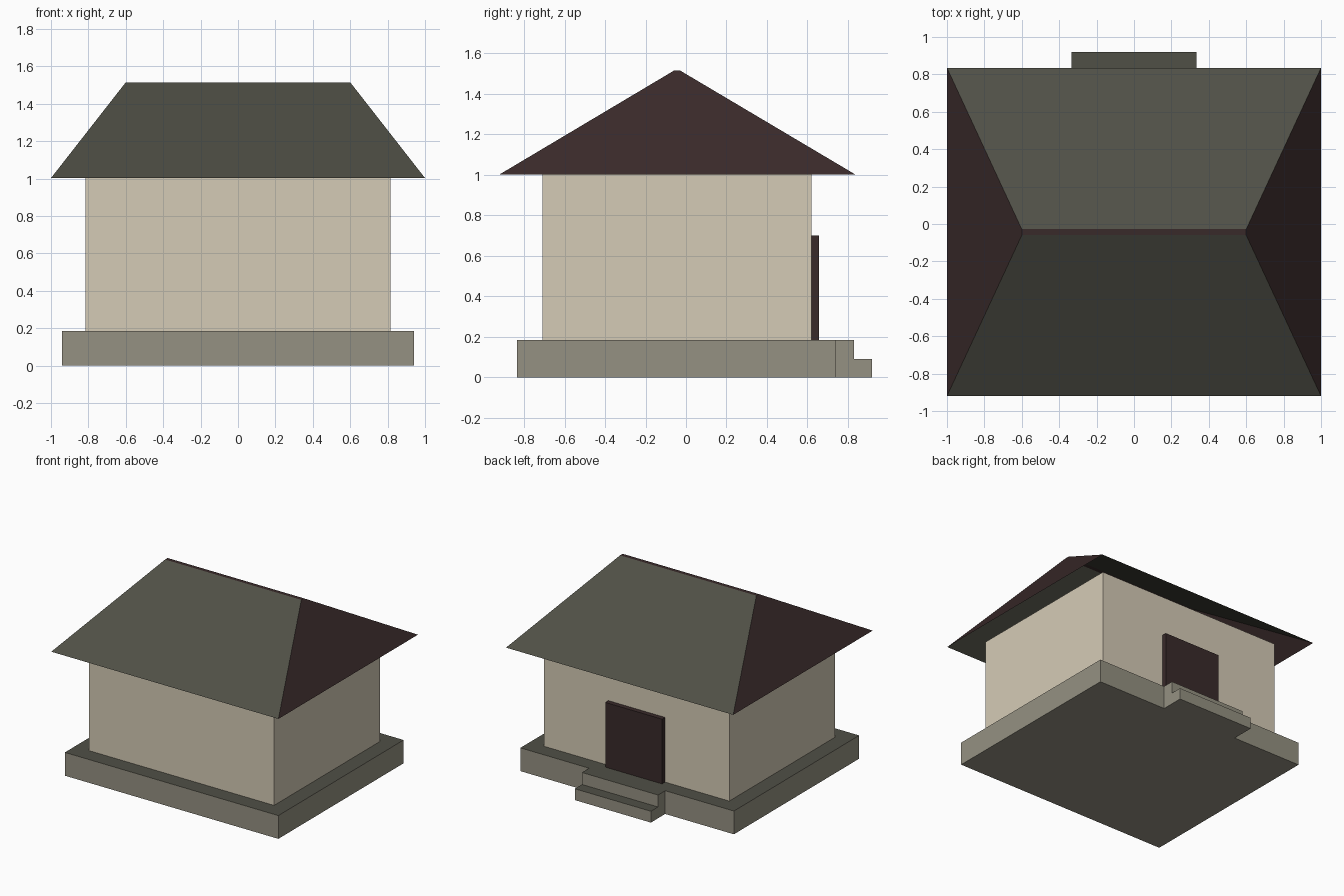
import bpy
import bmesh

cube = bpy.data.objects.get("Cube")
if cube:
    bpy.data.objects.remove(cube, do_unlink=True)


def material(name, rgb):
    """Flat material from 0-255 display values."""
    linear = [((c / 255 + 0.055) / 1.055) ** 2.4 for c in rgb] + [1.0]
    mat = bpy.data.materials.new(name)
    mat.use_nodes = True
    mat.diffuse_color = linear
    shader = mat.node_tree.nodes["Principled BSDF"]
    shader.inputs["Base Color"].default_value = linear
    shader.inputs["Roughness"].default_value = 0.9
    return mat


plaster = material("beige plaster", (213, 203, 182))
stone = material("grey stone", (149, 145, 130))
green = material("dark olive", (80, 80, 70))
brown = material("dark brown", (57, 42, 42))


def finish(name, bm, mats):
    mesh = bpy.data.meshes.new(name)
    bm.to_mesh(mesh)
    bm.free()
    for mat in mats:
        mesh.materials.append(mat)
    obj = bpy.data.objects.new(name, mesh)
    bpy.context.collection.objects.link(obj)
    return obj


def block(name, half_x, y0, y1, z0, z1, side, top=None):
    """Box centred on x, with an optional second colour on its top face."""
    bm = bmesh.new()
    bmesh.ops.create_cube(bm, size=1)
    for v in bm.verts:
        v.co.x *= 2 * half_x
        v.co.y = y1 if v.co.y > 0 else y0
        v.co.z = z1 if v.co.z > 0 else z0
    bm.normal_update()
    for f in bm.faces:
        f.material_index = int(top is not None and f.normal.z > 0.5)
    return finish(name, bm, [side, top] if top else [side])


# Stone base and the two steps at the back
block("base", 0.94, -0.835, 0.74, 0, 0.185, stone, green)
block("upper_step", 0.335, 0.74, 0.83, 0, 0.185, stone, green)
block("lower_step", 0.335, 0.83, 0.92, 0, 0.09, stone, green)

# House body and door
block("walls", 0.815, -0.71, 0.62, 0.185, 1.02, plaster)
block("door", 0.25, 0.62, 0.658, 0.185, 0.7, brown)

# Hipped roof: open underneath, green long slopes, brown hips and ridge
bm = bmesh.new()
bmesh.ops.create_cube(bm, size=1)
for v in bm.verts:
    right, back, upper = v.co.x > 0, v.co.y > 0, v.co.z > 0
    half_x = 0.6 if upper else 1.0
    v.co.x = half_x if right else -half_x
    if upper:
        v.co.y = -0.028 if back else -0.06
    else:
        v.co.y = 0.835 if back else -0.92
    v.co.z = 1.515 if upper else 1.003
bm.normal_update()
bmesh.ops.delete(bm, geom=[f for f in bm.faces if f.normal.z < -0.9],
                 context="FACES_ONLY")
for f in bm.faces:
    f.material_index = 0 if abs(f.normal.y) > 0.3 else 1
finish("roof", bm, [green, brown])
